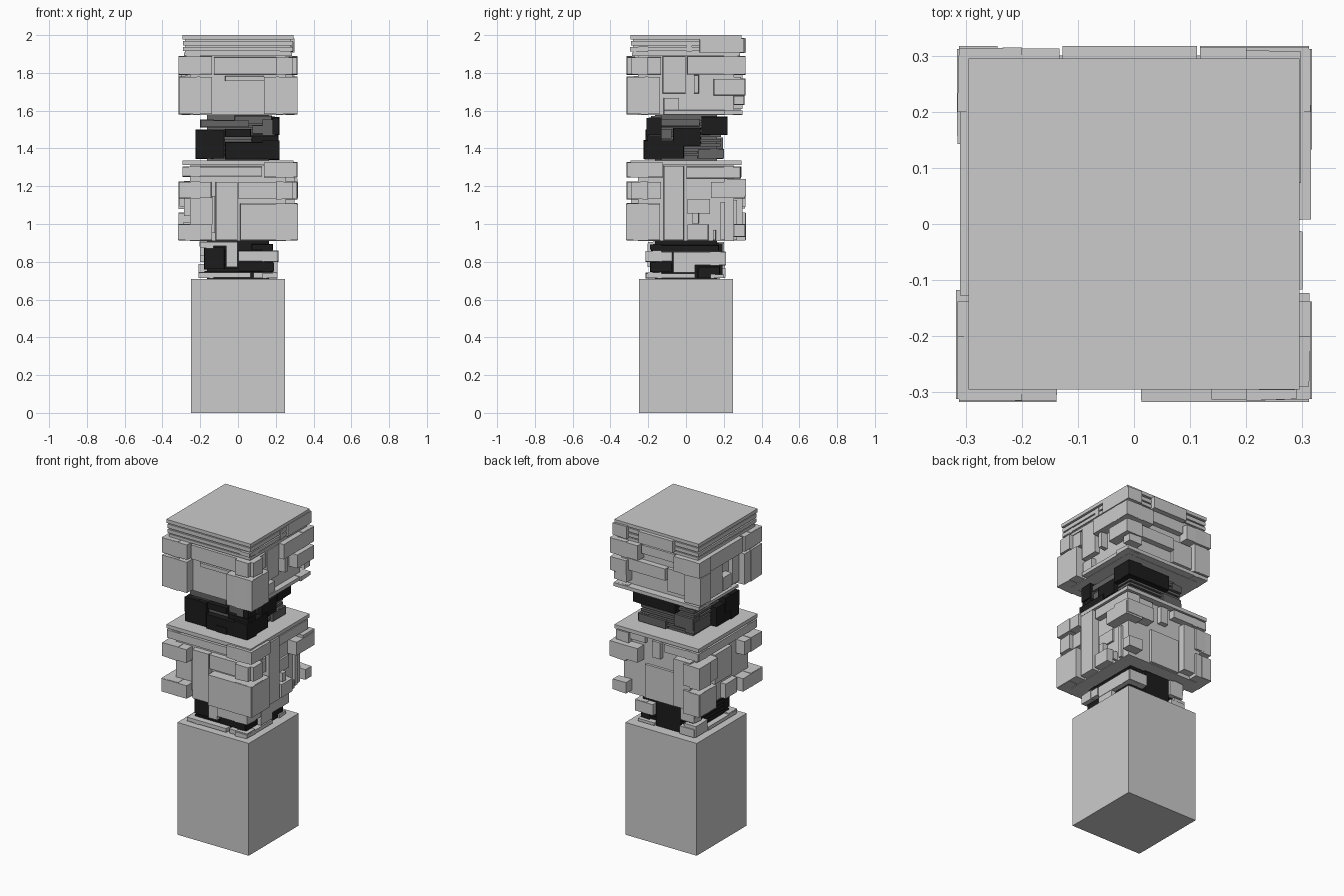
import bpy, bmesh
from mathutils import Vector, Matrix
from math import radians

TURN = {"front": 0, "right": 90, "back": 180, "left": 270}


def material(name, v):
    m = bpy.data.materials.new(name)
    m.diffuse_color = (v, v, v, 1)
    return m


BLACK = material("black", 0.012)
DARK = material("dark_grey", 0.13)


def add_box(bm, x0, x1, y0, y1, z0, z1, turn=0, taper=0.0):
    """Box whose -y (outer) face is slightly tapered, then turned about z."""
    vs = bmesh.ops.create_cube(bm, size=1)["verts"]
    rot = Matrix.Rotation(radians(turn), 3, "Z")
    c = Vector(((x0 + x1) / 2, (y0 + y1) / 2, (z0 + z1) / 2))
    for v in vs:
        t = taper if v.co.y < 0 else 0
        p = Vector((v.co.x * (x1 - x0 - 2 * t), v.co.y * (y1 - y0), v.co.z * (z1 - z0 - 2 * t)))
        v.co = rot @ (p + c)


def finish(name, bm, mat=None):
    me = bpy.data.meshes.new(name)
    bm.to_mesh(me)
    bm.free()
    ob = bpy.data.objects.new(name, me)
    bpy.context.collection.objects.link(ob)
    if mat:
        me.materials.append(mat)


def slabs(name, levels, mat=None):
    """Square centred slabs: (half width, z0, z1)."""
    bm = bmesh.new()
    for r, z0, z1 in levels:
        add_box(bm, -r, r, -r, r, z0, z1)
    finish(name, bm, mat)


def plates(name, face, inner, rows, mat=None):
    """Raised plates on one side: (u0, u1, z0, z1, outer distance), u to the viewer's right."""
    bm = bmesh.new()
    for u0, u1, z0, z1, r in rows:
        add_box(bm, u0, u1, -r, -inner, z0, z1, TURN[face], 0.003)
    finish(f"{name}_{face}", bm, mat)


# Cores and stacked slabs
slabs("base", [(0.25, 0, 0.71)])
slabs("lower_neck_core", [(0.165, 0.71, 0.91)], BLACK)
slabs("lower_neck_fins", [(0.178, 0.74 + i * 0.022, 0.752 + i * 0.022) for i in range(6)], BLACK)
slabs("middle_block", [(0.255, 0.91, 1.31), (0.295, 1.312, 1.335)])
slabs("upper_neck_core", [(0.165, 1.33, 1.58)], DARK)
slabs("upper_neck_fins", [(0.185, 1.36 + i * 0.025, 1.375 + i * 0.025) for i in range(8)], DARK)
slabs("top_block", [(0.255, 1.577, 1.9), (0.28, 1.89, 1.98)])
slabs("top_layers", [(0.295, 1.978, 2.0), (0.29, 1.945, 1.97), (0.29, 1.915, 1.937), (0.285, 1.89, 1.907)])

# Top block plates
plates("top_plates", "front", 0.2, [
    (-0.315, -0.135, 1.79, 1.89, 0.315), (-0.315, -0.135, 1.58, 1.78, 0.315),
    (-0.13, 0.315, 1.79, 1.885, 0.29), (0.135, 0.315, 1.58, 1.78, 0.313),
    (-0.07, 0.14, 1.755, 1.785, 0.285), (0.22, 0.29, 1.91, 1.94, 0.296)])
plates("top_plates", "right", 0.2, [
    (-0.315, -0.13, 1.79, 1.885, 0.29), (-0.315, -0.135, 1.58, 1.78, 0.315),
    (-0.125, 0, 1.69, 1.89, 0.288), (0.005, 0.315, 1.79, 1.89, 0.315),
    (0.07, 0.31, 1.905, 1.985, 0.298), (0, 0.035, 1.91, 1.97, 0.294),
    (0.04, 0.07, 1.69, 1.79, 0.3), (0.145, 0.315, 1.68, 1.77, 0.313),
    (0.25, 0.31, 1.63, 1.68, 0.29), (-0.12, -0.035, 1.6, 1.67, 0.285),
    (-0.12, 0.29, 1.577, 1.605, 0.29)])
plates("top_plates", "back", 0.2, [
    (-0.315, -0.115, 1.79, 1.89, 0.315), (-0.115, 0.13, 1.905, 1.985, 0.317),
    (-0.11, 0.125, 1.83, 1.89, 0.29), (0.13, 0.315, 1.79, 1.89, 0.313),
    (-0.25, 0.06, 1.7, 1.78, 0.29), (0.06, 0.3, 1.63, 1.78, 0.275),
    (0.2, 0.315, 1.61, 1.79, 0.3), (-0.3, 0.3, 1.577, 1.605, 0.3)])
plates("top_plates", "left", 0.2, [
    (-0.315, 0.13, 1.79, 1.89, 0.31), (-0.3, -0.06, 1.61, 1.8, 0.3),
    (-0.06, 0.03, 1.61, 1.7, 0.3), (0.135, 0.315, 1.79, 1.89, 0.315),
    (0.06, 0.135, 1.6, 1.79, 0.28), (0.135, 0.315, 1.58, 1.78, 0.313),
    (-0.3, 0.1, 1.577, 1.6, 0.3)])

# Middle block plates
plates("middle_plates", "front", 0.2, [
    (-0.295, 0.13, 1.25, 1.305, 0.295), (0.135, 0.315, 1.245, 1.328, 0.313),
    (-0.315, -0.14, 1.135, 1.225, 0.313), (-0.315, -0.135, 0.912, 1.0, 0.317),
    (-0.12, 0.0, 0.912, 1.225, 0.29), (0.0, 0.315, 1.13, 1.225, 0.29),
    (0.01, 0.315, 0.912, 1.11, 0.317), (-0.14, -0.12, 0.95, 1.15, 0.27)])
plates("middle_plates", "right", 0.2, [
    (-0.315, -0.12, 1.245, 1.328, 0.313), (-0.315, -0.13, 1.13, 1.225, 0.29),
    (-0.315, -0.135, 0.912, 1.11, 0.317), (-0.12, -0.01, 0.912, 1.31, 0.3),
    (0, 0.29, 1.24, 1.305, 0.29), (0.13, 0.315, 1.135, 1.225, 0.317),
    (0.005, 0.12, 0.912, 1.0, 0.3), (0.03, 0.07, 1.0, 1.06, 0.29),
    (0.005, 0.13, 1.05, 1.135, 0.267), (0.14, 0.16, 0.912, 0.97, 0.285),
    (0.18, 0.21, 0.912, 1.12, 0.27), (0.25, 0.315, 0.93, 1.0, 0.295)])
plates("middle_plates", "back", 0.2, [
    (-0.315, -0.115, 1.145, 1.24, 0.317), (-0.29, -0.09, 1.26, 1.305, 0.275),
    (-0.04, 0.02, 1.19, 1.3, 0.285), (0.05, 0.295, 1.25, 1.305, 0.295),
    (0.12, 0.24, 0.93, 1.235, 0.3), (0.24, 0.315, 1.08, 1.225, 0.313),
    (0.24, 0.315, 0.912, 1.06, 0.317), (-0.1, 0.11, 0.912, 1.13, 0.27)])
plates("middle_plates", "left", 0.2, [
    (-0.295, 0.29, 1.25, 1.305, 0.295), (-0.315, -0.12, 1.09, 1.225, 0.31),
    (-0.315, -0.14, 0.912, 1.06, 0.315), (-0.12, 0.05, 1.04, 1.23, 0.285),
    (0.135, 0.315, 1.135, 1.225, 0.313), (0.115, 0.315, 0.912, 1.0, 0.317),
    (-0.02, 0.1, 0.912, 1.01, 0.29)])

# Lower neck: pale brackets and black ribs
plates("lower_neck_brackets", "front", 0.13, [
    (-0.21, 0.07, 0.715, 0.745, 0.215), (0.08, 0.21, 0.712, 0.745, 0.205),
    (-0.205, 0.0, 0.88, 0.908, 0.2), (-0.065, 0.0, 0.77, 0.9, 0.205),
    (0.0, 0.215, 0.8, 0.86, 0.215)])
plates("lower_neck_brackets", "right", 0.13, [
    (-0.215, 0.05, 0.712, 0.74, 0.21), (-0.215, -0.07, 0.8, 0.855, 0.213),
    (-0.07, 0.21, 0.78, 0.855, 0.21), (-0.07, 0.05, 0.74, 0.8, 0.208)])
plates("lower_neck_brackets", "back", 0.13, [
    (-0.21, -0.08, 0.78, 0.855, 0.213), (0.1, 0.205, 0.715, 0.77, 0.21),
    (0.1, 0.2, 0.8, 0.9, 0.2), (-0.2, -0.08, 0.712, 0.735, 0.2)])
plates("lower_neck_brackets", "left", 0.13, [
    (-0.205, -0.08, 0.715, 0.79, 0.21), (-0.08, 0.21, 0.712, 0.74, 0.21),
    (-0.2, -0.02, 0.83, 0.905, 0.2), (0.08, 0.2, 0.87, 0.905, 0.2)])
plates("lower_neck_ribs", "front", 0.13, [
    (-0.18, -0.07, 0.76, 0.878, 0.182), (0.07, 0.185, 0.862, 0.895, 0.19),
    (0.0, 0.185, 0.747, 0.798, 0.19)], BLACK)
plates("lower_neck_ribs", "right", 0.13, [
    (-0.185, 0.175, 0.858, 0.89, 0.185), (-0.19, -0.075, 0.745, 0.798, 0.19),
    (0.06, 0.18, 0.712, 0.775, 0.19)], BLACK)
plates("lower_neck_ribs", "back", 0.13, [(-0.08, 0.1, 0.712, 0.9, 0.192)], BLACK)

# Upper neck: black armour over dark grey
plates("upper_neck_armour", "front", 0.13, [
    (-0.225, -0.07, 1.345, 1.5, 0.215), (-0.07, 0.22, 1.34, 1.435, 0.22),
    (-0.07, 0.07, 1.46, 1.505, 0.21), (0.07, 0.215, 1.435, 1.47, 0.205),
    (0.18, 0.22, 1.47, 1.565, 0.21), (0.0, 0.08, 1.34, 1.385, 0.225)], BLACK)
plates("upper_neck_armour", "right", 0.13, [
    (-0.225, -0.01, 1.345, 1.445, 0.22), (-0.07, 0.08, 1.41, 1.51, 0.215),
    (0.08, 0.22, 1.47, 1.57, 0.22)], BLACK)
plates("upper_neck_armour", "back", 0.13, [(-0.22, 0.08, 1.47, 1.565, 0.22)], BLACK)
plates("upper_neck_armour", "left", 0.13, [
    (-0.01, 0.2, 1.345, 1.47, 0.22), (0.07, 0.215, 1.4, 1.5, 0.225)], BLACK)
plates("upper_neck_panels", "front", 0.13, [
    (-0.2, 0.06, 1.51, 1.55, 0.2), (-0.02, 0.18, 1.53, 1.575, 0.185),
    (0.075, 0.2, 1.475, 1.525, 0.2)], DARK)
plates("upper_neck_panels", "right", 0.13, [
    (-0.2, 0.075, 1.515, 1.555, 0.2), (-0.2, -0.075, 1.45, 1.505, 0.195),
    (0.06, 0.195, 1.345, 1.4, 0.2)], DARK)
plates("upper_neck_panels", "back", 0.13, [
    (-0.195, 0.0, 1.345, 1.4, 0.2), (0.05, 0.19, 1.38, 1.46, 0.195)], DARK)
plates("upper_neck_panels", "left", 0.13, [
    (-0.195, -0.03, 1.36, 1.44, 0.195), (-0.19, 0.19, 1.51, 1.555, 0.2)], DARK)
